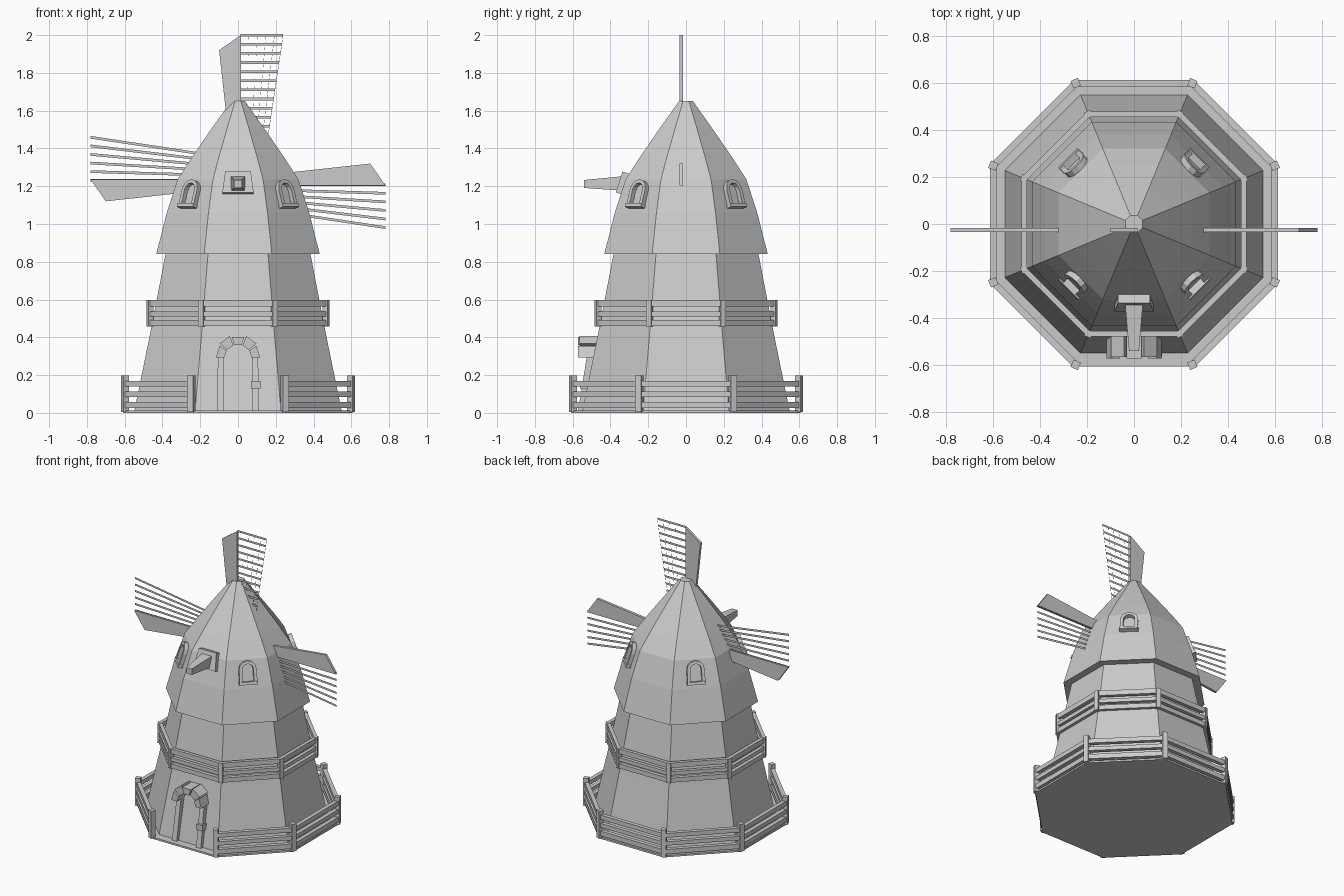
import bpy, bmesh
from math import radians, cos, sin, pi
from mathutils import Matrix, Vector

cube = bpy.data.objects.get("Cube")
if cube:
    bpy.data.objects.remove(cube)

GREY = (0.6, 0.6, 0.6, 1)
stone = bpy.data.materials.new("plain grey")
stone.use_nodes = True
stone.diffuse_color = GREY
stone.node_tree.nodes["Principled BSDF"].inputs["Base Color"].default_value = GREY


def finish(name, bm, matrix=Matrix()):
    bmesh.ops.transform(bm, matrix=matrix, verts=bm.verts)
    bmesh.ops.recalc_face_normals(bm, faces=bm.faces)
    mesh = bpy.data.meshes.new(name)
    bm.to_mesh(mesh)
    bm.free()
    mesh.materials.append(stone)
    obj = bpy.data.objects.new(name, mesh)
    bpy.context.collection.objects.link(obj)
    return obj


def loft(name, rings, matrix=Matrix(), closed=False):
    """Skin a list of rings; closed joins last to first, otherwise ends are capped."""
    bm = bmesh.new()
    rows = [[bm.verts.new(p) for p in ring] for ring in rings]
    n = len(rows[0])
    pairs = list(zip(rows, rows[1:])) + ([(rows[-1], rows[0])] if closed else [])
    for a, b in pairs:
        for i in range(n):
            j = (i + 1) % n
            bm.faces.new((a[i], a[j], b[j], b[i]))
    if not closed:
        bm.faces.new(rows[0])
        bm.faces.new(rows[-1])
    return finish(name, bm, matrix)


def prism(name, outline, y0, y1, matrix=Matrix()):
    return loft(name, [[(x, y, z) for x, z in outline] for y in (y0, y1)], matrix)


def box(name, x0, x1, y0, y1, z0, z1, matrix=Matrix()):
    return prism(name, [(x0, z0), (x1, z0), (x1, z1), (x0, z1)], y0, y1, matrix)


def octagon(apothem, z):
    r = apothem / cos(pi / 8)
    return [(r * cos(pi / 8 + k * pi / 4), r * sin(pi / 8 + k * pi / 4), z) for k in range(8)]


def turn(degrees, axis="Z"):
    return Matrix.Rotation(radians(degrees), 4, axis)


# Tower, floor and domed cap
loft("floor", [octagon(0.605, 0), octagon(0.605, 0.012)])
loft("tower", [octagon(0.55, 0.005), octagon(0.465, 0.42), octagon(0.38, 0.86)])
cap_profile = [(0.433, 0.84), (0.377, 1.06), (0.32, 1.236),
               (0.25, 1.345), (0.147, 1.495), (0.037, 1.65)]
loft("cap", [octagon(a, z) for a, z in cap_profile])


# Fences: octagonal rails between corner posts
def fence(name, outer, depth, bars, post_z, sides):
    tan = math_tan = sin(pi / 8) / cos(pi / 8)
    inner = outer - depth
    for k in sides:
        for z0, z1 in bars:
            rings = []
            for z in (z0, z1):
                rings.append([(-outer * tan, -outer, z), (outer * tan, -outer, z),
                              (inner * tan, -inner, z), (-inner * tan, -inner, z)])
            loft(name + "_rail", rings, turn(45 * k))
    for k in range(8):
        r = (outer - depth / 2) / cos(pi / 8)
        w = depth * 0.6
        box(name + "_post", -w, w, -r - w, -r + w, *post_z, turn(22.5 + 45 * k))


fence("yard", 0.612, 0.028, [(0.025, 0.058), (0.085, 0.112), (0.14, 0.17)],
      (0.005, 0.197), range(1, 8))
fence("gallery", 0.478, 0.024, [(0.46, 0.492), (0.51, 0.536), (0.562, 0.597)],
      (0.458, 0.598), range(8))

# Arched windows on the diagonal cap faces


def arch(half, height):
    top = height - half
    curve = [(half * cos(t * pi / 6), top + half * sin(t * pi / 6)) for t in range(7)]
    return [(half, 0)] + curve + [(-half, 0)]


outer_arch = arch(0.057, 0.155)
inner_arch = [(x, z + 0.02) for x, z in arch(0.036, 0.114)]
for k in range(4):
    place = turn(45 + 90 * k) @ Matrix.Translation((0, -0.37, 1.083)) @ turn(-17.5, "X")
    rings = [[(x, y, z) for x, z in outline]
             for outline, y in ((outer_arch, 0.03), (outer_arch, -0.024),
                                (inner_arch, -0.024), (inner_arch, 0.03))]
    loft("window_frame", rings, place, closed=True)
    box("window_sill", -0.06, 0.06, -0.03, 0.02, 0, 0.02, place)

# Sail shaft and its mounting plate on the front of the cap
plate = Matrix.Translation((0, -0.33, 1.215)) @ turn(-17.5, "X")
prism("shaft_plate", [(-0.083, -0.058), (0.083, -0.058), (0.068, 0.058), (-0.068, 0.058)],
      -0.025, 0.05, plate)


def square(half, y, z):
    return [(sx * half, y, z + sz * half) for sx, sz in ((-1, -1), (1, -1), (1, 1), (-1, 1))]


loft("shaft", [square(0.042, -0.29, 1.215), square(0.021, -0.54, 1.212)])

# Sails: a solid board beside a tapering lattice
ROWS, COLS, START, END = 12, 5, 0.2, 0.78
for angle in (0, 90, -90):
    place = Matrix.Translation((0, -0.025, 1.22)) @ turn(angle, "Y")
    prism("sail_board", [(0.015, START), (0.015, END), (-0.1, 0.7), (-0.045, START)],
          -0.009, 0.009, place)
    bm = bmesh.new()
    grid = []
    for i in range(ROWS + 1):
        v = START + (END - START) * i / ROWS
        edge = 0.122 + 0.15 * v
        grid.append([bm.verts.new((0.012 + (edge - 0.012) * j / COLS, 0, v))
                     for j in range(COLS + 1)])
    cells = [bm.faces.new((grid[i][j], grid[i][j + 1], grid[i + 1][j + 1], grid[i + 1][j]))
             for i in range(ROWS) for j in range(COLS)]
    bmesh.ops.inset_individual(bm, faces=cells, thickness=0.006)
    bmesh.ops.delete(bm, geom=cells, context="FACES")
    lattice = finish("sail_lattice", bm, place)
    solid = lattice.modifiers.new("thickness", "SOLIDIFY")
    solid.thickness = 0.014
    solid.offset = 0

# Door surround: leaning jambs, arch stones and a hinge block
for side in (-1, 1):
    rings = []
    for x0, x1, front, back, z in ((0.075, 0.112, -0.572, -0.5, 0.005),
                                   (0.073, 0.106, -0.525, -0.44, 0.3)):
        rings.append([(side * x0, front, z), (side * x1, front, z),
                      (side * x1, back, z), (side * x0, back, z)])
    loft("door_jamb", rings)
for k in range(5):
    a0, a1 = radians(2 + 36 * k), radians(34 + 36 * k)
    out = 0.125 if k % 2 else 0.117
    outline = [(r * cos(a), 0.29 + r * sin(a))
               for r, a in ((0.072, a0), (out, a0), (out, a1), (0.072, a1))]
    prism("door_arch_stone", outline, -0.572 + 0.008 * (k % 2), -0.45)
box("door_hinge_block", 0.07, 0.118, -0.562, -0.49, 0.13, 0.17)
